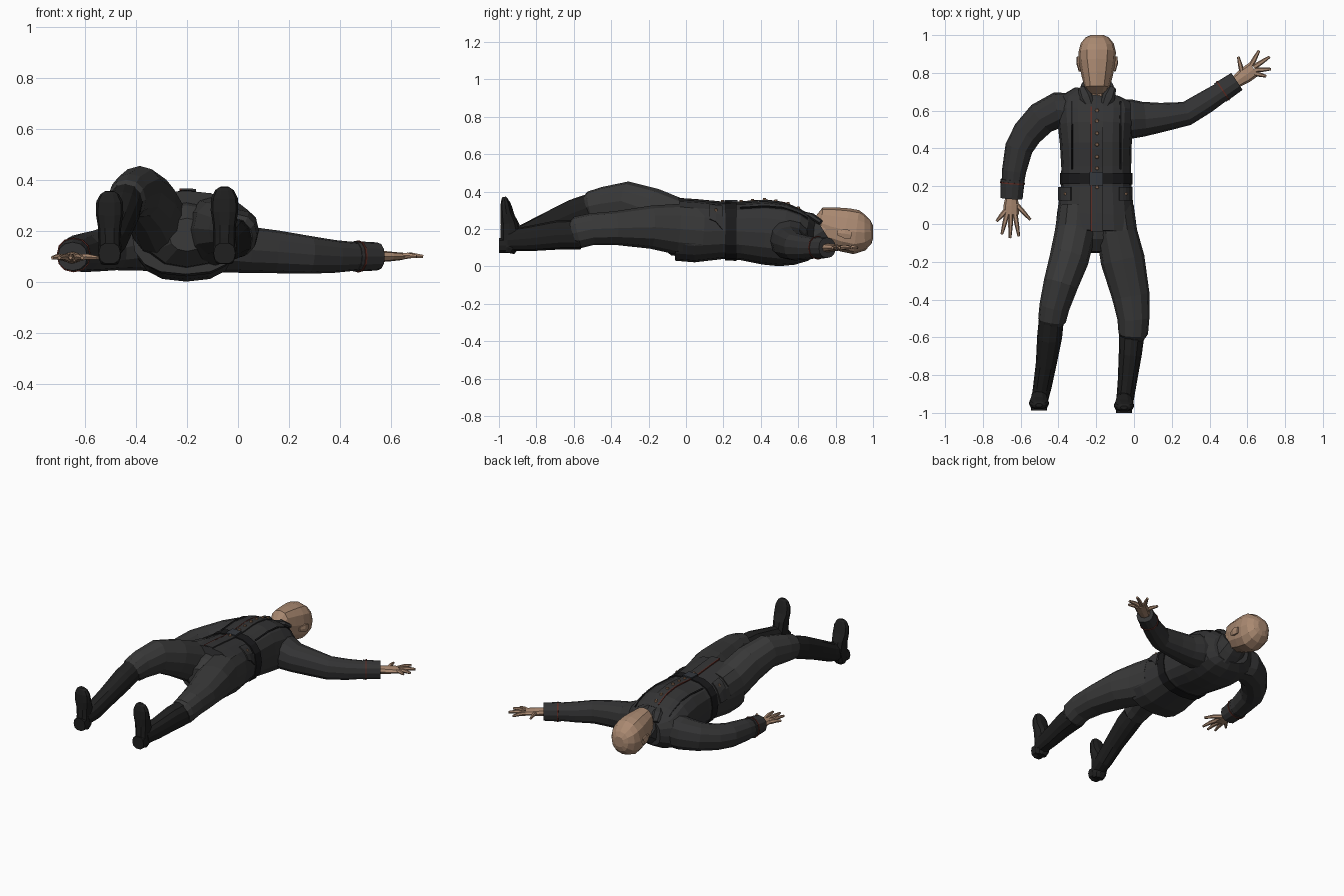
import bpy, bmesh, math
from mathutils import Vector


def material(name, r, g, b):
    m = bpy.data.materials.new(name)
    m.diffuse_color = (r, g, b, 1)
    return m


JACKET = material("jacket charcoal", 0.034, 0.034, 0.035)
TROUSER = material("trouser charcoal", 0.040, 0.040, 0.040)
BOOT = material("boot black", 0.014, 0.014, 0.014)
BELT = material("belt black", 0.010, 0.010, 0.011)
SKIN = material("skin", 0.40, 0.25, 0.165)
PIPING = material("dark red piping", 0.11, 0.025, 0.018)
BRASS = material("copper button", 0.30, 0.17, 0.10)
STEEL = material("buckle grey", 0.035, 0.040, 0.048)


def finish(name, bm, mat):
    bmesh.ops.recalc_face_normals(bm, faces=bm.faces)
    me = bpy.data.meshes.new(name)
    bm.to_mesh(me)
    bm.free()
    me.materials.append(mat)
    ob = bpy.data.objects.new(name, me)
    bpy.context.collection.objects.link(ob)
    return ob


def power(v, p):
    return math.copysign(abs(v) ** (2 / p), v)


def loft(name, sections, mat, n=12, p=2.2, ref=(0, 0, 1)):
    """Skin through sections (x, y, z, half width, half height), square to the path."""
    bm = bmesh.new()
    c = [Vector(s[:3]) for s in sections]
    rings = []
    for i, s in enumerate(sections):
        t = (c[min(i + 1, len(c) - 1)] - c[max(i - 1, 0)]).normalized()
        side = t.cross(Vector(ref)).normalized()
        up = side.cross(t)
        ring = []
        for k in range(n):
            a = math.tau * k / n
            ring.append(bm.verts.new(c[i] + side * s[3] * power(math.cos(a), p)
                                     + up * s[4] * power(math.sin(a), p)))
        rings.append(ring)
    for r0, r1 in zip(rings, rings[1:]):
        for k in range(n):
            bm.faces.new((r0[k], r0[(k + 1) % n], r1[(k + 1) % n], r1[k]))
    bm.faces.new(rings[0])
    bm.faces.new(rings[-1])
    return finish(name, bm, mat)


def flat_sections(rows):
    """Rows (y, centre x, half width, low z, high z) to loft sections."""
    return [(x, y, (lo + hi) / 2, w, (hi - lo) / 2) for y, x, w, lo, hi in rows]


# Jacket body, lying on its back
BODY = [(-.045, -.205, .212, .03, .358), (.05, -.203, .205, .022, .352), (.2, -.2, .186, .04, .338),
        (.3, -.2, .185, .033, .34), (.42, -.202, .19, .01, .35), (.52, -.203, .2, .0, .338),
        (.6, -.203, .205, .008, .305), (.66, -.203, .19, .03, .272), (.7, -.195, .12, .06, .24)]
P_BODY = 2.5
loft("jacket_body", flat_sections(BODY), JACKET, 16, P_BODY)


def surf(x, y):
    """Height of the jacket front at x, y."""
    for a, b in zip(BODY, BODY[1:]):
        if y <= b[0]:
            break
    f = (y - a[0]) / (b[0] - a[0])
    _, cx, w, lo, hi = [u + (v - u) * f for u, v in zip(a, b)]
    d = min(abs(x - cx) / w, 1)
    return (lo + hi) / 2 + (hi - lo) / 2 * (1 - d ** P_BODY) ** (1 / P_BODY)


def patch(name, x0, x1, y0, y1, mat, nx=1, ny=1, lift=.006):
    """Thin plate that follows the jacket front."""
    bm = bmesh.new()
    g = [[bm.verts.new((x, y, surf(x, y) + lift))
          for x in [x0 + (x1 - x0) * i / nx for i in range(nx + 1)]]
         for y in [y0 + (y1 - y0) * j / ny for j in range(ny + 1)]]
    for j in range(ny):
        for i in range(nx):
            bm.faces.new((g[j][i], g[j][i + 1], g[j + 1][i + 1], g[j + 1][i]))
    ob = finish(name, bm, mat)
    sol = ob.modifiers.new("thickness", 'SOLIDIFY')
    sol.thickness, sol.offset = .008, 0
    return ob


def button(name, x, y, r=.012):
    bm = bmesh.new()
    bmesh.ops.create_cone(bm, cap_ends=True, segments=8, radius1=r, radius2=r * .6, depth=.014)
    bmesh.ops.translate(bm, vec=(x, y, surf(x, y) + .009), verts=bm.verts)
    finish(name, bm, BRASS)


# Jacket front: placket, piping, buttons, pockets
patch("placket", -.222, -.165, -.04, .64, JACKET, 2, 14, .004)
patch("placket_piping", -.229, -.222, -.04, .62, PIPING, 1, 14, .005)
for i, y in enumerate((.6, .545, .48, .42, .355, .295, .195)):
    button(f"front_button_{i + 1}", -.196, y)
for side, s in (("right", -1), ("left", 1)):
    cx = -.203 + s * .16
    patch(f"pocket_flap_{side}", cx - .035, cx + .03, .125, .195, JACKET, 4, 2, .007)
    button(f"pocket_button_{side}", cx, .16, .010)
    patch(f"chest_seam_{side}", -.2 + s * .125, -.2 + s * .132, .29, .65, BELT, 1, 8, .002)

# Belt and buckle
loft("belt", flat_sections([(.21, -.2, .191, .032, .346), (.27, -.2, .191, .03, .347)]), BELT, 16, P_BODY)
patch("belt_buckle", -.235, -.165, .205, .275, STEEL, 2, 2, .013)

# Collar, neck and head
loft("collar", [(-.195, .635, .135, .105, .10), (-.195, .69, .165, .097, .092),
                (-.195, .735, .192, .086, .082)], JACKET, 10)
loft("neck", [(-.195, .62, .17, .07, .08), (-.195, .72, .19, .07, .078), (-.195, .8, .2, .07, .08)], SKIN, 10)
for s in (-1, 1):
    loft("collar_point_" + ("left" if s > 0 else "right"),
         [(-.195 + s * .035, .615, .285, .02, .012), (-.195 + s * .06, .67, .272, .035, .014),
          (-.195 + s * .08, .72, .235, .022, .014)], JACKET, 6)
loft("head", flat_sections([(.695, -.195, .045, .18, .255), (.725, -.195, .066, .145, .316),
                            (.78, -.195, .082, .105, .319), (.85, -.195, .096, .078, .313),
                            (.91, -.195, .099, .065, .302), (.955, -.195, .088, .085, .28),
                            (.988, -.195, .062, .12, .25), (1.0, -.195, .034, .15, .22)]), SKIN, 12, 2.3)
for s in (-1, 1):
    loft("ear_" + ("left" if s > 0 else "right"),
         [(-.195 + s * .09, .81, .18, .008, .014), (-.195 + s * .1, .85, .175, .01, .028),
          (-.195 + s * .1, .885, .17, .008, .024)], SKIN, 6)


def hand(side, wrist, palm_end, z, fingers, thumb):
    """Palm, four fingers and thumb; fingers are (base x, base y, tip x, tip y)."""
    w, e = Vector((*wrist, z)), Vector((*palm_end, z))
    m = w.lerp(e, .55)
    loft(f"palm_{side}", [(*w, .03, .024), (*m, .042, .02), (*e, .042, .015)], SKIN, 8)
    for i, (bx, by, tx, ty) in enumerate(fingers + [thumb]):
        mx, my = (bx + tx) / 2, (by + ty) / 2
        loft(f"finger_{side}_{i + 1}", [(bx, by, z, .014, .014), (mx, my, z + .004, .012, .012),
                                        (tx, ty, z, .007, .007)], SKIN, 6)


# Left arm, stretched out
loft("sleeve_left", [(-.1, .56, .15, .10, .11), (-.02, .555, .14, .105, .105), (.05, .555, .125, .092, .09),
                     (.15, .565, .118, .077, .084), (.28, .585, .106, .064, .074),
                     (.38, .645, .1, .06, .064), (.48, .71, .1, .052, .054), (.53, .745, .1, .048, .05)], JACKET)
loft("cuff_left", [(.455, .695, .1, .058, .06), (.545, .755, .1, .054, .055)], JACKET)
loft("cuff_piping_left", [(.468, .7037, .1, .061, .063), (.474, .7077, .1, .061, .063)], PIPING)
hand("left", (.53, .745), (.635, .82), .1,
     [(.62, .84, .662, .918), (.635, .83, .718, .885), (.64, .815, .725, .82), (.63, .8, .70, .782)],
     (.575, .79, .552, .885))

# Right arm, bent downwards
loft("sleeve_right", [(-.32, .6, .15, .09, .11), (-.40, .605, .15, .095, .105), (-.49, .56, .135, .088, .09),
                      (-.565, .48, .12, .08, .08), (-.61, .40, .115, .074, .076),
                      (-.635, .28, .11, .064, .068), (-.647, .15, .1, .052, .052)], JACKET)
loft("cuff_right", [(-.642, .235, .107, .064, .066), (-.648, .135, .1, .058, .056)], JACKET)
loft("cuff_piping_right", [(-.643, .221, .106, .067, .068), (-.6435, .214, .1055, .067, .068)], PIPING)
hand("right", (-.649, .15), (-.65, .05), .095,
     [(-.68, .07, -.727, .015), (-.672, .055, -.70, -.055), (-.652, .05, -.656, -.075), (-.63, .055, -.61, -.065)],
     (-.625, .105, -.548, .022))

# Trousers: seat and legs, right knee raised
loft("trouser_seat", flat_sections([(.05, -.205, .185, .04, .33), (-.08, -.2, .16, .06, .30),
                                    (-.15, -.2, .07, .12, .25)]), TROUSER)
loft("trouser_leg_right", [(-.3, .08, .21, .10, .13), (-.312, -.05, .235, .108, .13), (-.345, -.19, .305, .104, .118),
                           (-.388, -.32, .35, .092, .105), (-.422, -.44, .335, .08, .09),
                           (-.434, -.51, .322, .074, .08), (-.436, -.53, .315, .06, .06)], TROUSER)
loft("trouser_leg_left", [(-.11, .08, .19, .11, .135), (-.09, -.05, .2, .108, .135), (-.06, -.19, .21, .117, .115),
                          (-.017, -.38, .205, .1, .09), (-.003, -.5, .2, .085, .085),
                          (-.004, -.58, .182, .078, .086), (-.006, -.6, .175, .064, .066)], TROUSER)

# Boots: shaft, turned-up foot and heel block
loft("boot_shaft_right", [(-.435, -.48, .33, .066, .07), (-.447, -.6, .285, .066, .074), (-.465, -.74, .222, .055, .066),
                          (-.485, -.86, .165, .049, .062), (-.5, -.935, .14, .044, .05)], BOOT)
loft("boot_shaft_left", [(-.01, -.565, .172, .068, .08), (-.02, -.69, .168, .061, .078), (-.035, -.83, .15, .051, .068),
                         (-.05, -.95, .14, .045, .056)], BOOT)
FOOT = [(.075, -.945, .034, .028), (.1, -.94, .044, .042), (.17, -.928, .044, .055), (.23, -.935, .046, .046),
        (.28, -.948, .054, .034), (.33, -.955, .052, .026), (.36, -.958, .036, .018), (.372, -.96, .018, .01)]
for side, x, dy, k in (("right", -.503, 0, .955), ("left", -.053, -.012, 1)):
    loft(f"boot_foot_{side}", [(x, y + dy, z * k, w, d) for z, y, w, d in FOOT], BOOT, 10, 2.4, (0, 1, 0))
    loft(f"boot_heel_{side}", [(x, -.95 + dy, .112, .043, .042), (x, -.988 + dy, .112, .043, .042)], BOOT, 10, 2.6)
